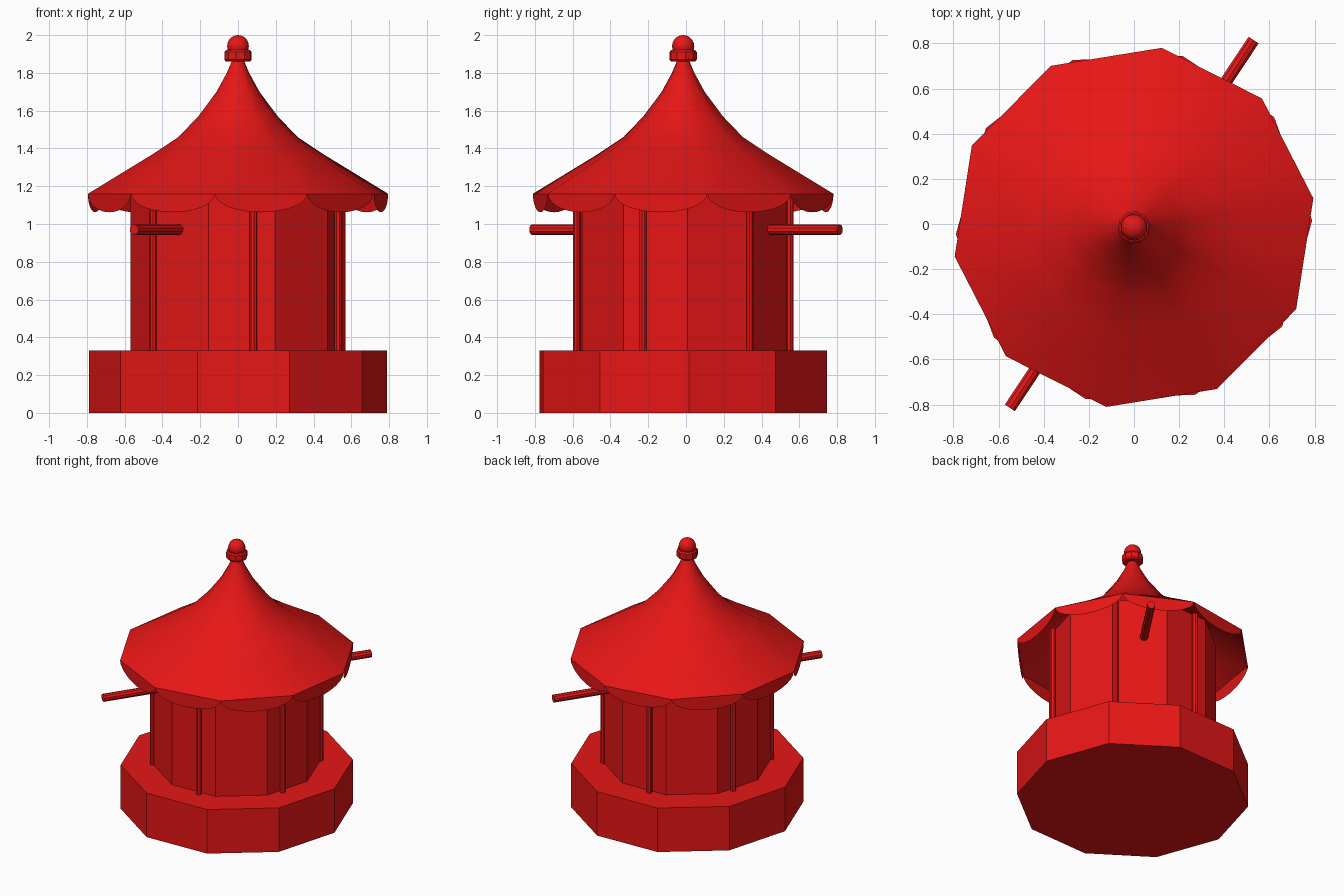
import bpy, bmesh, math
from mathutils import Vector

if "Cube" in bpy.data.objects:
    bpy.data.objects.remove(bpy.data.objects["Cube"])

CY = -0.015          # pavilion axis sits slightly in front of the origin
SIDES = 10
ROOF_TURN = math.radians(9.2)
BODY_TURN = math.radians(2.2)

red = bpy.data.materials.new("red_paint")
red.diffuse_color = (0.8, 0.008, 0.008, 1)
red.use_nodes = True
red.node_tree.nodes["Principled BSDF"].inputs["Base Color"].default_value = red.diffuse_color


def finish(name, bm, smooth=None):
    mesh = bpy.data.meshes.new(name)
    bmesh.ops.recalc_face_normals(bm, faces=bm.faces)
    bm.to_mesh(mesh)
    bm.free()
    mesh.materials.append(red)
    ob = bpy.data.objects.new(name, mesh)
    bpy.context.collection.objects.link(ob)
    if smooth:
        bpy.ops.object.select_all(action='DESELECT')
        ob.select_set(True)
        bpy.context.view_layer.objects.active = ob
        bpy.ops.object.shade_smooth_by_angle(angle=math.radians(smooth))
    return ob


def polar(r, a, z):
    return Vector((r * math.cos(a), CY + r * math.sin(a), z))


def lathe(name, profile, sides, turn=0, centre=(0, 0), caps=True, smooth=None):
    """Stack of polygon rings joined by quads, from (radius, z) points."""
    bm = bmesh.new()
    off = Vector((centre[0], centre[1], 0))
    rings = [[bm.verts.new(polar(r, turn + math.tau * i / sides, z) + off)
              for i in range(sides)] for r, z in profile]
    for lo, hi in zip(rings, rings[1:]):
        for i in range(sides):
            j = (i + 1) % sides
            bm.faces.new((lo[i], lo[j], hi[j], hi[i]))
    if caps:
        bm.faces.new(rings[0][::-1])
        bm.faces.new(rings[-1])
    return finish(name, bm, smooth)


# Base plinth and walls
lathe("base", [(0.79, 0), (0.79, 0.33)], SIDES, BODY_TURN)
lathe("walls", [(0.57, 0.33), (0.57, 1.25)], SIDES, BODY_TURN)

# Six slim posts set against the walls
for k in range(6):
    a = math.radians(38.2 + 60 * k)
    lathe(f"post_{k + 1}", [(0.02, 0.33), (0.02, 1.24)], 8, a,
          (0.57 * math.cos(a), 0.57 * math.sin(a)))

# Swept roof, an open shell
ROOF_R = 0.805
lathe("roof", [(ROOF_R, 1.16), (0.465, 1.365), (0.32, 1.46), (0.213, 1.57),
               (0.115, 1.70), (0.06, 1.80), (0.03, 1.87)],
      SIDES, ROOF_TURN, caps=False, smooth=60)

# Scalloped valance hanging from each eave
bm = bmesh.new()
STEPS = 12
for s in range(SIDES):
    a = polar(ROOF_R, ROOF_TURN + math.tau * s / SIDES, 1.16)
    b = polar(ROOF_R, ROOF_TURN + math.tau * (s + 1) / SIDES, 1.16)
    mid, half = (a + b) / 2, (b - a) / 2
    edge = []
    for i in range(STEPS + 1):
        t = math.pi * i / STEPS
        drop = 0.098 * math.sin(t)
        edge.append(bm.verts.new(mid - half * math.cos(t) - Vector((0, 0, drop))))
    bm.faces.new(edge)
finish("valance", bm)

# Finial collar and ball
lathe("finial_collar", [(0.065, 1.86), (0.073, 1.87), (0.073, 1.91), (0.065, 1.92)],
      SIDES, ROOF_TURN)
bm = bmesh.new()
bmesh.ops.create_uvsphere(bm, u_segments=14, v_segments=10, radius=0.059)
bmesh.ops.translate(bm, verts=bm.verts, vec=(0, CY, 1.941))
finish("finial_ball", bm, 60)

# Hanging pole running through the walls
start, end = Vector((-0.55, -0.815, 0.97)), Vector((0.53, 0.815, 0.97))
bm = bmesh.new()
bmesh.ops.create_cone(bm, cap_ends=True, segments=10, radius1=0.028,
                      radius2=0.028, depth=(end - start).length)
pole = finish("hanging_pole", bm)
pole.rotation_mode = 'QUATERNION'
pole.rotation_quaternion = (end - start).to_track_quat('Z', 'Y')
pole.location = (start + end) / 2
